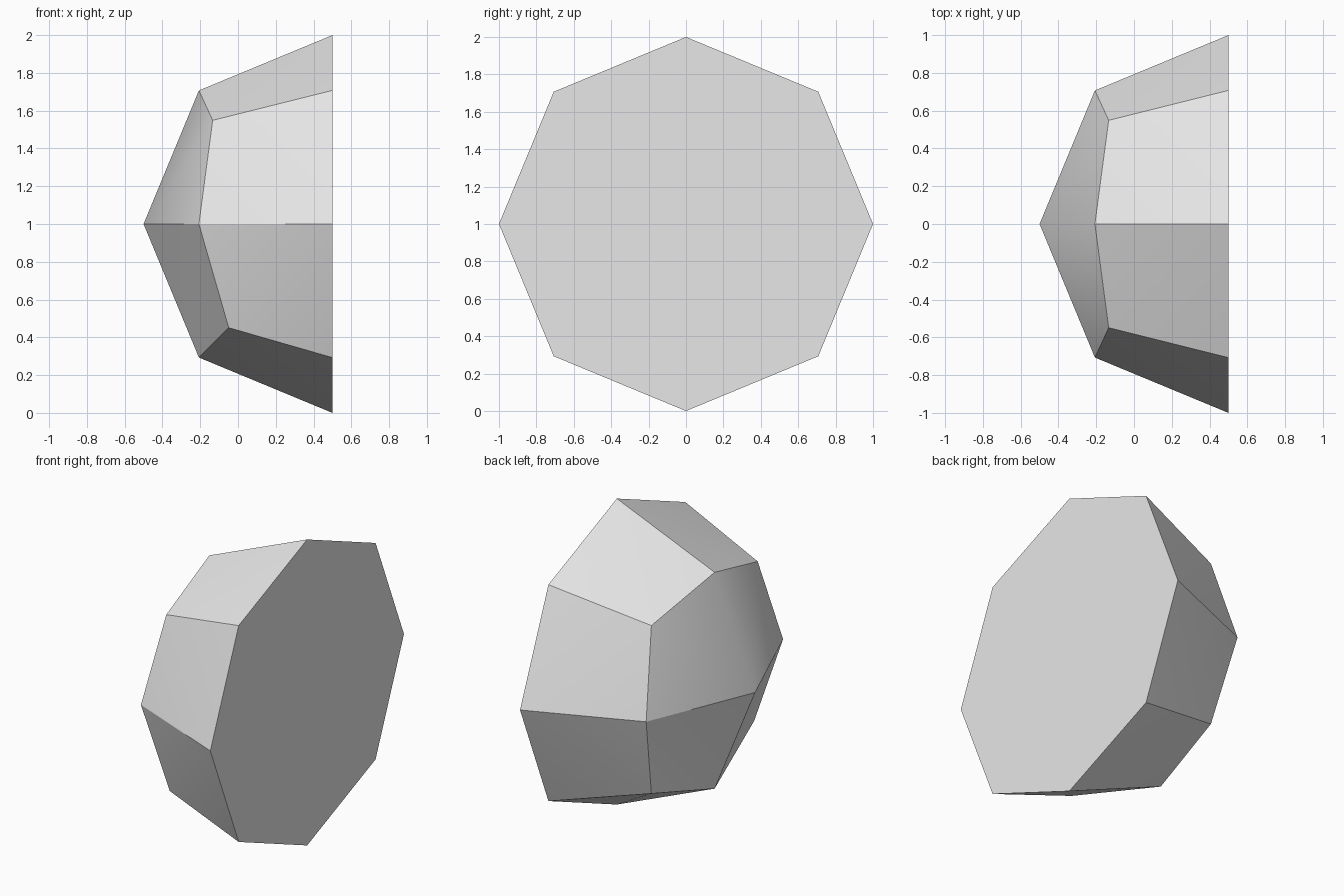
import bpy, bmesh, math
from mathutils import Vector

cube = bpy.data.objects.get("Cube")
if cube:
    bpy.data.objects.remove(cube, do_unlink=True)

grey = bpy.data.materials.new("plain_grey")
grey.use_nodes = True
colour = (0.8, 0.8, 0.8, 1)
grey.diffuse_color = colour
grey.node_tree.nodes["Principled BSDF"].inputs["Base Color"].default_value = colour

SIDES = 8
CENTRE = Vector((0.5, 0, 1))      # middle of the flat cap
bm = bmesh.new()


def add(x, y, z):
    return bm.verts.new(CENTRE + Vector((x, y, z)))


# Rim of the flat cap, and the pole
angles = [math.tau * i / SIDES for i in range(SIDES)]
rim = [add(0, math.cos(a), math.sin(a)) for a in angles]
pole = add(-1, 0, 0)

# Middle ring: even corners lie on the axes, odd ones on the diagonals
ring = []
for i, a in enumerate(angles):
    y, z = math.cos(a), math.sin(a)
    if i % 2 == 0:
        ring.append(add(-0.707, 0.707 * y, 0.707 * z))
    elif y < 0 and z < 0:         # the lower front corner sits further forward
        ring.append(add(-0.549, -0.634, -0.549))
    else:
        ring.append(add(-0.634, math.copysign(0.549, y), math.copysign(0.549, z)))

# Flat cap
bm.faces.new(rim)

# Side band, split towards the diagonal corners
for i in range(SIDES):
    j = (i + 1) % SIDES
    axis, diag = (i, j) if i % 2 == 0 else (j, i)
    bm.faces.new((rim[axis], rim[diag], ring[diag]))
    bm.faces.new((rim[axis], ring[diag], ring[axis]))

# Four crown panels: the upper ones fold from the pole, the lower ones across
for i in range(0, SIDES, 2):
    a, d, b = ring[i], ring[i + 1], ring[(i + 2) % SIDES]
    if d.co.z > CENTRE.z:
        bm.faces.new((pole, a, d))
        bm.faces.new((pole, d, b))
    else:
        bm.faces.new((pole, a, b))
        bm.faces.new((a, d, b))

bmesh.ops.recalc_face_normals(bm, faces=bm.faces)
mesh = bpy.data.meshes.new("faceted_half_dome")
bm.to_mesh(mesh)
bm.free()
mesh.materials.append(grey)

dome = bpy.data.objects.new("faceted_half_dome", mesh)
bpy.context.collection.objects.link(dome)
bpy.ops.object.select_all(action='DESELECT')
dome.select_set(True)
bpy.context.view_layer.objects.active = dome
bpy.ops.object.shade_smooth_by_angle(angle=math.radians(30))
